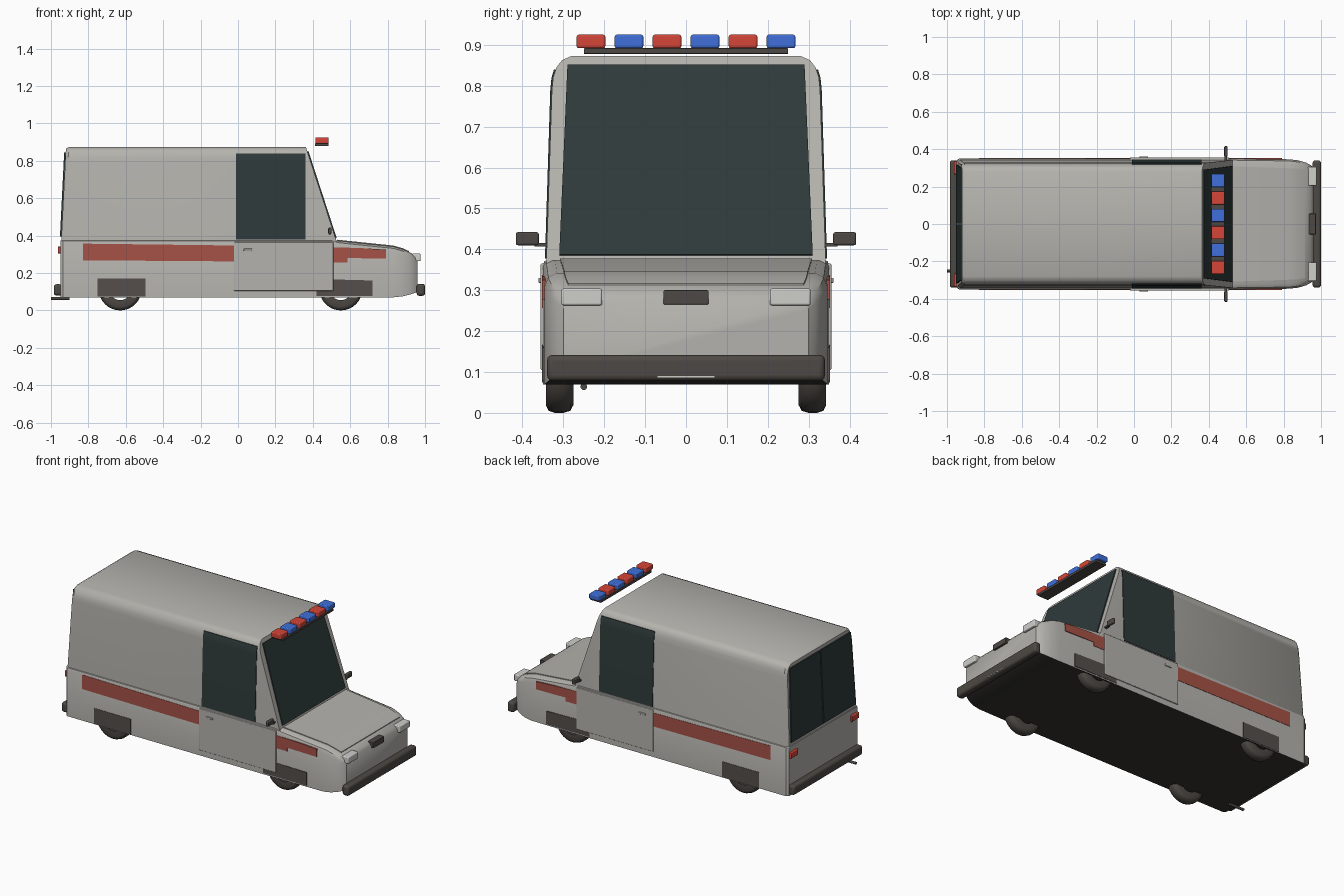
import bpy, bmesh, math
from mathutils import Matrix

if "Cube" in bpy.data.objects:
    bpy.data.objects.remove(bpy.data.objects["Cube"])


def material(name, rgb):
    m = bpy.data.materials.new(name)
    m.diffuse_color = (*rgb, 1)
    m.use_nodes = True
    m.node_tree.nodes["Principled BSDF"].inputs["Base Color"].default_value = m.diffuse_color
    return m


BODY = material("body grey", (0.46, 0.45, 0.42))
GLASS = material("dark glass", (0.028, 0.042, 0.042))
STRIPE = material("stripe red", (0.38, 0.085, 0.062))
RED = material("lamp red", (0.66, 0.06, 0.04))
BLUE = material("lamp blue", (0.05, 0.16, 0.70))
TRIM = material("bumper grey", (0.075, 0.066, 0.058))
ARCH = material("arch grey", (0.09, 0.078, 0.07))
UNDER = material("underside", (0.035, 0.032, 0.03))
LAMP = material("headlamp", (0.62, 0.62, 0.60))


def finish(name, bm, mats, bevel=0, angle=35):
    bmesh.ops.recalc_face_normals(bm, faces=bm.faces)
    me = bpy.data.meshes.new(name)
    bm.to_mesh(me)
    bm.free()
    for m in mats:
        me.materials.append(m)
    me.shade_smooth()
    me.set_sharp_from_angle(angle=math.radians(angle))
    ob = bpy.data.objects.new(name, me)
    bpy.context.collection.objects.link(ob)
    if bevel:
        b = ob.modifiers.new("bevel", "BEVEL")
        b.width, b.segments = bevel, 3
    return ob


def box(name, x, y, z, mat, bevel=0):
    bm = bmesh.new()
    size = [abs(a[1] - a[0]) for a in (x, y, z)]
    mid = [(a[0] + a[1]) / 2 for a in (x, y, z)]
    bmesh.ops.create_cube(bm, size=1, matrix=Matrix.Translation(mid) @ Matrix.Diagonal((*size, 1)))
    return finish(name, bm, [mat], bevel)


def loft(name, rings, mats, closed=True, rule=None):
    """Skin between rings of equal point count, capping closed ones."""
    bm = bmesh.new()
    vs = [[bm.verts.new(p) for p in r] for r in rings]
    n = len(vs[0])
    for a, b in zip(vs, vs[1:]):
        for i in range(n if closed else n - 1):
            j = (i + 1) % n
            bm.faces.new((a[i], a[j], b[j], b[i]))
    if closed:
        bm.faces.new(vs[0])
        bm.faces.new(vs[-1])
    bmesh.ops.recalc_face_normals(bm, faces=bm.faces)
    if rule:
        for f in bm.faces:
            f.material_index = rule(f)
    return finish(name, bm, mats)


def plate(name, outline, offset, mat):
    """Thin slab: an outline and its copy moved by offset."""
    return loft(name, [outline, [tuple(a + b for a, b in zip(p, offset)) for p in outline]], [mat])


# Lower body: x, half width, bottom, top, shoulder inset
stations = [(-0.95, 0.338, 0.07, 0.375, 0.012), (-0.935, 0.35, 0.07, 0.375, 0.012),
            (0.50, 0.35, 0.07, 0.375, 0.012), (0.54, 0.35, 0.07, 0.372, 0.03),
            (0.83, 0.346, 0.07, 0.342, 0.03), (0.88, 0.34, 0.075, 0.328, 0.03),
            (0.92, 0.328, 0.085, 0.31, 0.028), (0.945, 0.315, 0.093, 0.294, 0.025),
            (0.96, 0.30, 0.10, 0.275, 0.02)]


def body_ring(x, w, lo, hi, s):
    half = [(w, lo), (w, hi - s * 1.1), (w - s * 0.3, hi - s * 0.35), (w - s, hi)]
    return [(x, y, z) for y, z in half] + [(x, -y, z) for y, z in reversed(half)]


loft("lower_body", [body_ring(*s) for s in stations], [BODY, UNDER],
     rule=lambda f: int(f.normal.z < -0.7))

# Bonnet panel following the nose
bonnet = [[(x, y, z + d) for y, d in ((-w, -0.01), (-w, 0.005), (w, 0.005), (w, -0.01))]
          for x, w, z in ((0.53, 0.308, 0.373), (0.83, 0.298, 0.342),
                          (0.88, 0.295, 0.328), (0.915, 0.288, 0.312))]
loft("bonnet", bonnet, [BODY])

# Cabin with raked front and rounded roof edges
section = [(0.342, 0.36), (0.328, 0.79), (0.325, 0.82), (0.317, 0.845), (0.303, 0.863), (0.28, 0.873)]


def front_x(z):
    return 0.525 - (z - 0.375) * 0.325


def rear_x(z):
    return -0.945 + (z - 0.375) * 0.05


def cabin_ring(xf, k):
    half = [(xf(z), y * k, 0.36 + (z - 0.36) * (k + 1) / 2) for y, z in section]
    return half + [(x, -y, z) for x, y, z in reversed(half)]


loft("cabin", [cabin_ring(rear_x, 0.97), cabin_ring(lambda z: rear_x(z) + 0.015, 1),
               cabin_ring(front_x, 1)], [BODY])

# Windscreen and twin rear windows
plate("windscreen", [(front_x(z), y, z) for y, z in
                     ((-0.31, 0.385), (0.31, 0.385), (0.29, 0.85), (-0.29, 0.85))],
      (0.006, 0, 0.002), GLASS)
for s in (-1, 1):
    plate("rear_window", [(rear_x(z), s * y, z) for y, z in
                          ((0.004, 0.395), (0.318, 0.395), (0.30, 0.845), (0.004, 0.845))],
          (-0.008, 0, 0), GLASS)

for s in (-1, 1):
    # Side window wraps the cabin wall
    wall = [(0.341, 0.378), (0.328, 0.79), (0.325, 0.82), (0.319, 0.84)]
    outline = wall + [(y - 0.006, z) for y, z in reversed(wall)]
    loft("side_window", [[(x, s * (y + 0.004), z) for y, z in outline] for x in (-0.01, 0.36)], [GLASS])

    # Door and handle
    box("door", (-0.022, 0.51), (s * 0.342, s * 0.356), (0.105, 0.365), BODY, 0.004)
    box("door_handle", (0.03, 0.075), (s * 0.35, s * 0.361), (0.318, 0.33), BODY, 0.002)

    # Painted side stripes and wheel arch panels
    def side_panel(name, pts, mat):
        plate(name, [(x, s * 0.344, z) for x, z in pts], (0, s * 0.008, 0), mat)
    side_panel("rear_stripe", [(-0.83, 0.268), (-0.02, 0.262), (-0.02, 0.347), (-0.83, 0.357)], STRIPE)
    side_panel("front_stripe", [(0.505, 0.257), (0.585, 0.257), (0.585, 0.28), (0.79, 0.277),
                                (0.79, 0.325), (0.66, 0.333), (0.505, 0.338)], STRIPE)
    side_panel("rear_arch", [(-0.75, 0.074), (-0.495, 0.074), (-0.495, 0.17), (-0.75, 0.17)], ARCH)
    side_panel("front_arch", [(0.42, 0.078), (0.72, 0.078), (0.72, 0.16), (0.42, 0.168)], ARCH)

    # Tyres: rounded section swept round the axle
    for cx in (-0.63, 0.55):
        tyre = [(0.277, 0.06), (0.275, 0.095), (0.283, 0.11), (0.30, 0.115),
                (0.32, 0.115), (0.336, 0.11), (0.343, 0.095), (0.341, 0.06)]
        bm = bmesh.new()
        vs = [[bm.verts.new((cx + r * math.cos(t), s * y, 0.115 + r * math.sin(t))) for y, r in tyre]
              for t in [math.tau * k / 32 for k in range(32)]]
        for k in range(32):
            a, b = vs[k], vs[(k + 1) % 32]
            for i in range(8):
                bm.faces.new((a[i], a[(i + 1) % 8], b[(i + 1) % 8], b[i]))
        finish("tyre", bm, [TRIM], angle=60)

    # Mirrors, headlamps and tail lamps
    box("mirror", (0.482, 0.50), (s * 0.36, s * 0.416), (0.41, 0.442), TRIM, 0.005)
    box("mirror_arm", (0.484, 0.498), (s * 0.325, s * 0.37), (0.407, 0.416), TRIM)
    box("headlamp", (0.93, 0.976), (s * 0.205, s * 0.305), (0.263, 0.304), LAMP, 0.005)
    box("tail_lamp", (-0.963, -0.94), (s * 0.265, s * 0.336), (0.305, 0.342), RED, 0.004)

# Grille, bumpers, plate strip and exhaust
box("grille", (0.93, 0.972), (-0.055, 0.055), (0.265, 0.30), TRIM, 0.003)
box("front_bumper", (0.955, 1.0), (-0.34, 0.34), (0.078, 0.142), TRIM, 0.014)
box("bumper_strip", (0.99, 1.0), (-0.07, 0.07), (0.087, 0.09), LAMP)
box("rear_bumper", (-0.985, -0.94), (-0.34, 0.34), (0.08, 0.14), TRIM, 0.014)
bm = bmesh.new()
bmesh.ops.create_cone(bm, cap_ends=True, segments=16, radius1=0.008, radius2=0.008, depth=0.1,
                      matrix=Matrix.Translation((-0.95, -0.25, 0.064)) @ Matrix.Rotation(math.pi / 2, 4, "Y"))
finish("exhaust", bm, [TRIM])

# Roof light bar
box("light_bar_base", (0.412, 0.485), (-0.25, 0.25), (0.878, 0.892), TRIM, 0.002)
for i in range(6):
    y = -0.2325 + 0.093 * i
    box("beacon", (0.414, 0.484), (y - 0.035, y + 0.035), (0.892, 0.925), BLUE if i % 2 else RED, 0.005)
